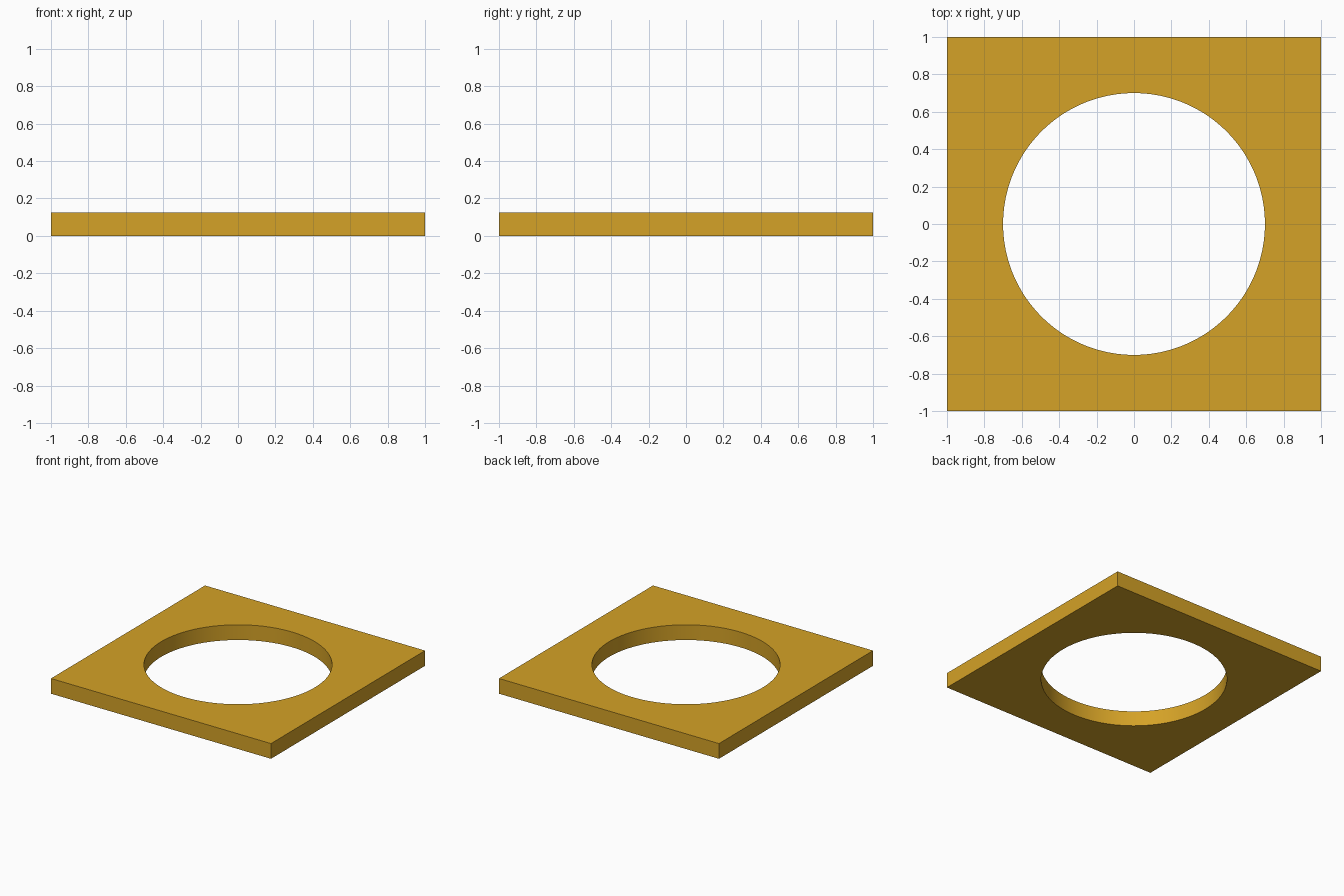
import bpy, bmesh
from math import cos, sin, pi, radians

if "Cube" in bpy.data.objects:
    bpy.data.objects.remove(bpy.data.objects["Cube"])

HALF, RADIUS, HEIGHT, SEGMENTS = 1.0, 0.70, 0.125, 128

bm = bmesh.new()


def ring(square, z):
    """Loop of vertices on the round hole or on the square outline."""
    verts = []
    for i in range(SEGMENTS):
        c, s = cos(2 * pi * i / SEGMENTS), sin(2 * pi * i / SEGMENTS)
        r = HALF / max(abs(c), abs(s)) if square else RADIUS
        verts.append(bm.verts.new((r * c, r * s, z)))
    return verts


# Cross-section of the plate, swept around the hole
loops = [ring(False, 0), ring(True, 0), ring(True, HEIGHT), ring(False, HEIGHT)]
for k in range(4):
    a, b = loops[k], loops[(k + 1) % 4]
    for i in range(SEGMENTS):
        j = (i + 1) % SEGMENTS
        bm.faces.new((a[i], b[i], b[j], a[j]))
bmesh.ops.recalc_face_normals(bm, faces=bm.faces)

mesh = bpy.data.meshes.new("square_plate_with_round_hole")
bm.to_mesh(mesh)
bm.free()
plate = bpy.data.objects.new("square_plate_with_round_hole", mesh)
bpy.context.collection.objects.link(plate)

# Golden finish
gold = bpy.data.materials.new("gold")
gold.diffuse_color = (0.66, 0.36, 0.02, 1)
gold.use_nodes = True
gold.node_tree.nodes["Principled BSDF"].inputs["Base Color"].default_value = gold.diffuse_color
mesh.materials.append(gold)

# Smooth hole wall, sharp rims and corners
bpy.context.view_layer.objects.active = plate
plate.select_set(True)
bpy.ops.object.shade_smooth_by_angle(angle=radians(30))
